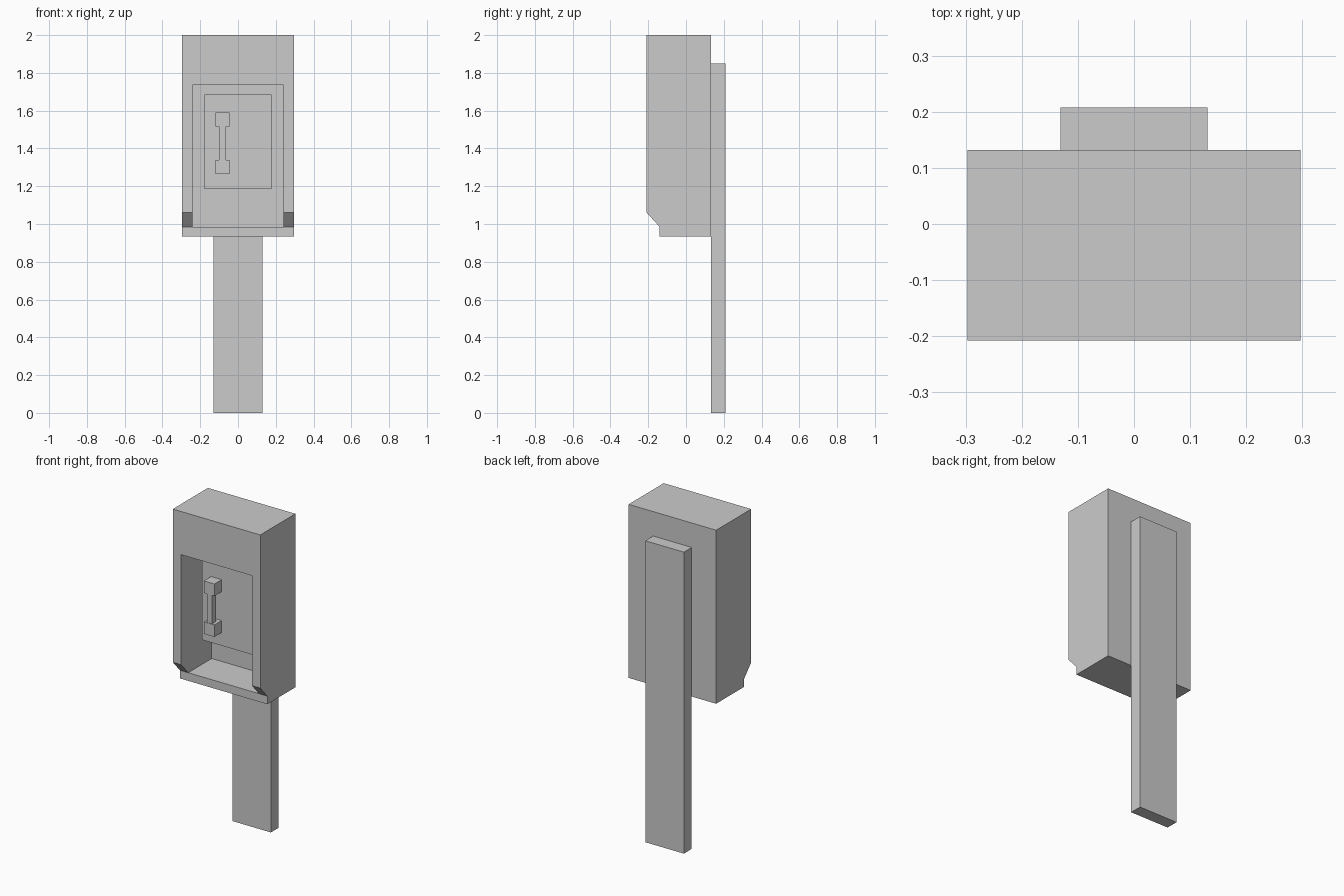
import bpy, bmesh

if "Cube" in bpy.data.objects:
    bpy.data.objects.remove(bpy.data.objects["Cube"])

FRONT, BACK = -0.208, 0.132      # housing depth range
LIP, CAVITY = -0.14, 0.088       # tray front edge, recess back wall
OUT, INN = 0.297, 0.24           # outer and inner half widths
LOW, FLOOR, CHAMFER, HEAD, TOP = 0.935, 0.985, 1.06, 1.735, 2.0


def finish(bm, name):
    bmesh.ops.remove_doubles(bm, verts=bm.verts, dist=1e-5)
    bmesh.ops.recalc_face_normals(bm, faces=bm.faces)
    mesh = bpy.data.meshes.new(name)
    bm.to_mesh(mesh)
    bm.free()
    obj = bpy.data.objects.new(name, mesh)
    bpy.context.collection.objects.link(obj)
    return obj


def box(name, x0, x1, y0, y1, z0, z1):
    bm = bmesh.new()
    bmesh.ops.create_cube(bm, size=1)
    for v in bm.verts:
        v.co = ((x0 + x1) / 2 + v.co.x * (x1 - x0),
                (y0 + y1) / 2 + v.co.y * (y1 - y0),
                (z0 + z1) / 2 + v.co.z * (z1 - z0))
    return finish(bm, name)


def cap(bm, profile, x):
    bm.faces.new([bm.verts.new((x, y, z)) for y, z in profile])


def strip(bm, profile, x0, x1):
    for (ya, za), (yb, zb) in zip(profile, profile[1:] + profile[:1]):
        bm.faces.new([bm.verts.new(p) for p in
                      ((x0, ya, za), (x0, yb, zb), (x1, yb, zb), (x1, ya, za))])


# Housing: solid side walls joined by a C-shaped middle section
wall = [(FRONT, TOP), (FRONT, HEAD), (FRONT, CHAMFER), (LIP, FLOOR),
        (LIP, LOW), (BACK, LOW), (BACK, TOP)]
middle = [(FRONT, TOP), (FRONT, HEAD), (CAVITY, HEAD), (CAVITY, FLOOR),
          (LIP, FLOOR), (LIP, LOW), (BACK, LOW), (BACK, TOP)]
recess = [(FRONT, HEAD), (FRONT, CHAMFER), (LIP, FLOOR), (CAVITY, FLOOR),
          (CAVITY, HEAD)]
bm = bmesh.new()
strip(bm, middle, -INN, INN)
for side in (-1, 1):
    cap(bm, wall, side * OUT)
    cap(bm, recess, side * INN)
    # the wall strip skips the faces buried against the middle section
    strip(bm, wall, side * INN, side * OUT)
bmesh.ops.remove_doubles(bm, verts=bm.verts, dist=1e-5)
bmesh.ops.recalc_face_normals(bm, faces=bm.faces)
bmesh.ops.dissolve_limit(bm, angle_limit=0.01, verts=bm.verts, edges=bm.edges)
finish(bm, "housing")

# Post behind the housing
box("post", -0.131, 0.131, BACK, 0.208, 0.0, 1.85)

# Telephone body on the recess back wall
PANEL = -0.093
box("telephone_body", -0.178, 0.178, PANEL, CAVITY, 1.185, 1.685)

# Handset: two end blocks and a slimmer grip
for name, z in (("earpiece", 1.553), ("mouthpiece", 1.302)):
    box(name, -0.118, -0.046, -0.163, PANEL, z - 0.037, z + 0.037)
box("handset_grip", -0.1, -0.064, -0.16, -0.12, 1.339, 1.516)
